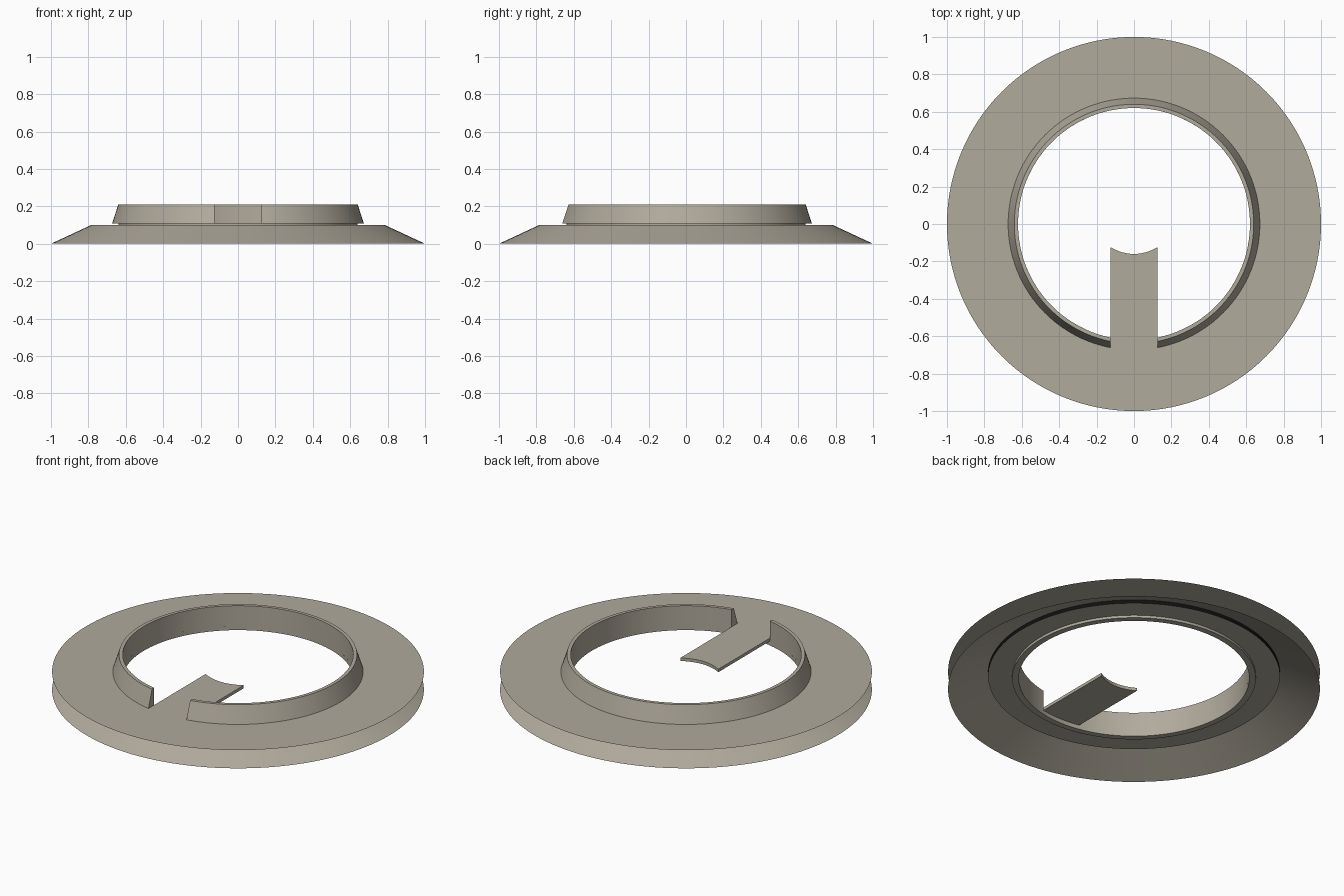
import bpy, bmesh, math

cube = bpy.data.objects.get("Cube")
if cube:
    bpy.data.objects.remove(cube, do_unlink=True)


def make_material(name, colour):
    mat = bpy.data.materials.new(name)
    mat.use_nodes = True
    mat.diffuse_color = colour
    bsdf = next(n for n in mat.node_tree.nodes if n.type == "BSDF_PRINCIPLED")
    bsdf.inputs["Base Color"].default_value = colour
    bsdf.inputs["Roughness"].default_value = 0.7
    return mat


GREY = make_material("warm_grey", (0.44, 0.405, 0.335, 1))
BLACK = make_material("black", (0.005, 0.005, 0.005, 1))

SEGMENTS = 128
FRONT = -math.pi / 2
HOLE, NECK, LIP, STEP, RIM = 0.62, 0.64, 0.655, 0.785, 1.0
FLANGE_Z, TONGUE_LOW, SKIRT_TOP, SHEET_Z = 0.108, 0.09, 0.1, 0.08
HALF_WIDTH = 0.125


def finish(name, bm, mat=GREY):
    mesh = bpy.data.meshes.new(name)
    bm.to_mesh(mesh)
    bm.free()
    mesh.materials.append(mat)
    obj = bpy.data.objects.new(name, mesh)
    bpy.context.collection.objects.link(obj)
    bpy.ops.object.select_all(action="DESELECT")
    obj.select_set(True)
    bpy.context.view_layer.objects.active = obj
    bpy.ops.object.shade_smooth_by_angle(angle=math.radians(25))


def lathe(name, profile, closed=False, slot=0.0, mat=GREY):
    """Turn an (r, z) profile around z, leaving a straight-sided slot at the front."""
    bm = bmesh.new()
    count = SEGMENTS + 1 if slot else SEGMENTS
    rings = []
    for i in range(count):
        ring = []
        for r, z in profile:
            gap = math.asin(slot / r)
            a = FRONT + gap + 2 * (math.pi - gap) * i / SEGMENTS
            ring.append(bm.verts.new((r * math.cos(a), r * math.sin(a), z)))
        rings.append(ring)
    n = len(profile)
    for i in range(SEGMENTS):
        one, two = rings[i], rings[(i + 1) % count]
        for j in range(n if closed else n - 1):
            k = (j + 1) % n
            bm.faces.new((one[j], two[j], two[k], one[k]))
    if slot:
        bm.faces.new(rings[0])
        bm.faces.new(rings[-1][::-1])
    if closed:
        bmesh.ops.recalc_face_normals(bm, faces=bm.faces[:])
    finish(name, bm, mat)


# Thin flat flange over a flared skirt
lathe("flange_sheet", [(RIM, FLANGE_Z), (NECK, FLANGE_Z)])
lathe("flared_skirt", [(RIM, 0), (STEP, SKIRT_TOP)])

# Thin inner sheet underneath the flange, edged by a black band
lathe("under_sheet", [(NECK, SHEET_Z), (STEP, SHEET_Z)])
lathe("black_band", [(STEP, SHEET_Z), (STEP, SKIRT_TOP)], mat=BLACK)

# Lip around the hole, and the tapered collar with its front slot
lathe("hole_lip", [(HOLE, 0.065), (LIP, 0.065), (LIP, TONGUE_LOW), (HOLE, TONGUE_LOW)], closed=True)
lathe("tapered_collar",
      [(HOLE, TONGUE_LOW), (NECK, TONGUE_LOW), (NECK, FLANGE_Z), (0.673, FLANGE_Z),
       (NECK, 0.21), (HOLE, 0.21)],
      closed=True, slot=HALF_WIDTH)

# Tongue reaching from the slot toward the centre, with a hollow tip
bm = bmesh.new()
STEPS = 12
xs = [HALF_WIDTH * (2 * i / STEPS - 1) for i in range(STEPS + 1)]
root = [(x, -math.sqrt(NECK ** 2 - x * x)) for x in xs]
tip = [(x, -0.16 + 0.035 * (x / HALF_WIDTH) ** 2) for x in reversed(xs)]
base = bm.faces.new([bm.verts.new((x, y, TONGUE_LOW)) for x, y in root + tip])
top = bmesh.ops.extrude_face_region(bm, geom=[base], use_keep_orig=True)
bmesh.ops.translate(bm, vec=(0, 0, FLANGE_Z - TONGUE_LOW),
                    verts=[v for v in top["geom"] if isinstance(v, bmesh.types.BMVert)])
bmesh.ops.recalc_face_normals(bm, faces=bm.faces[:])
finish("tongue", bm)
